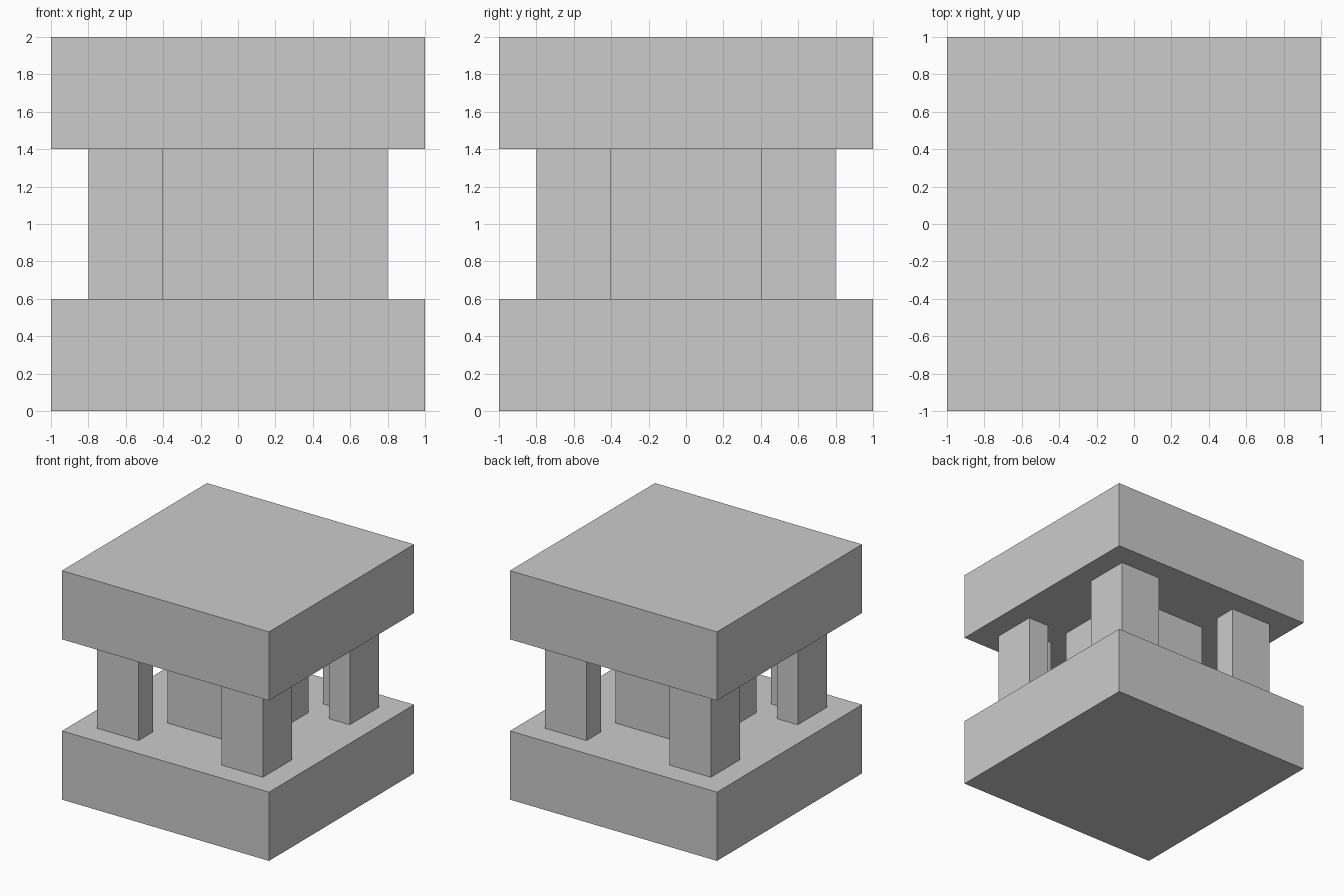
import bpy
import bmesh

if "Cube" in bpy.data.objects:
    bpy.data.objects.remove(bpy.data.objects["Cube"])


def prism(name, outline, z0, z1):
    """Extrude a flat outline from z0 up to z1."""
    bm = bmesh.new()
    face = bm.faces.new([bm.verts.new((x, y, z0)) for x, y in outline])
    ext = bmesh.ops.extrude_face_region(bm, geom=[face])
    top = [v for v in ext["geom"] if isinstance(v, bmesh.types.BMVert)]
    bmesh.ops.translate(bm, verts=top, vec=(0, 0, z1 - z0))
    bmesh.ops.recalc_face_normals(bm, faces=bm.faces)
    mesh = bpy.data.meshes.new(name)
    bm.to_mesh(mesh)
    bm.free()
    obj = bpy.data.objects.new(name, mesh)
    bpy.context.collection.objects.link(obj)
    return obj


def square(h):
    return [(-h, -h), (h, -h), (h, h), (-h, h)]


# Slabs and central core
prism("base_slab", square(1.0), 0.0, 0.6)
prism("top_slab", square(1.0), 1.4, 2.0)
prism("central_core", square(0.4), 0.6, 1.4)

# L-shaped corner pillars, outer corner facing outwards
ell = [(0.8, 0.8), (0.4, 0.8), (0.4, 0.6), (0.6, 0.6), (0.6, 0.4), (0.8, 0.4)]
for side, sx in (("left", -1), ("right", 1)):
    for end, sy in (("front", -1), ("back", 1)):
        prism(f"{end}_{side}_pillar", [(x * sx, y * sy) for x, y in ell], 0.6, 1.4)
